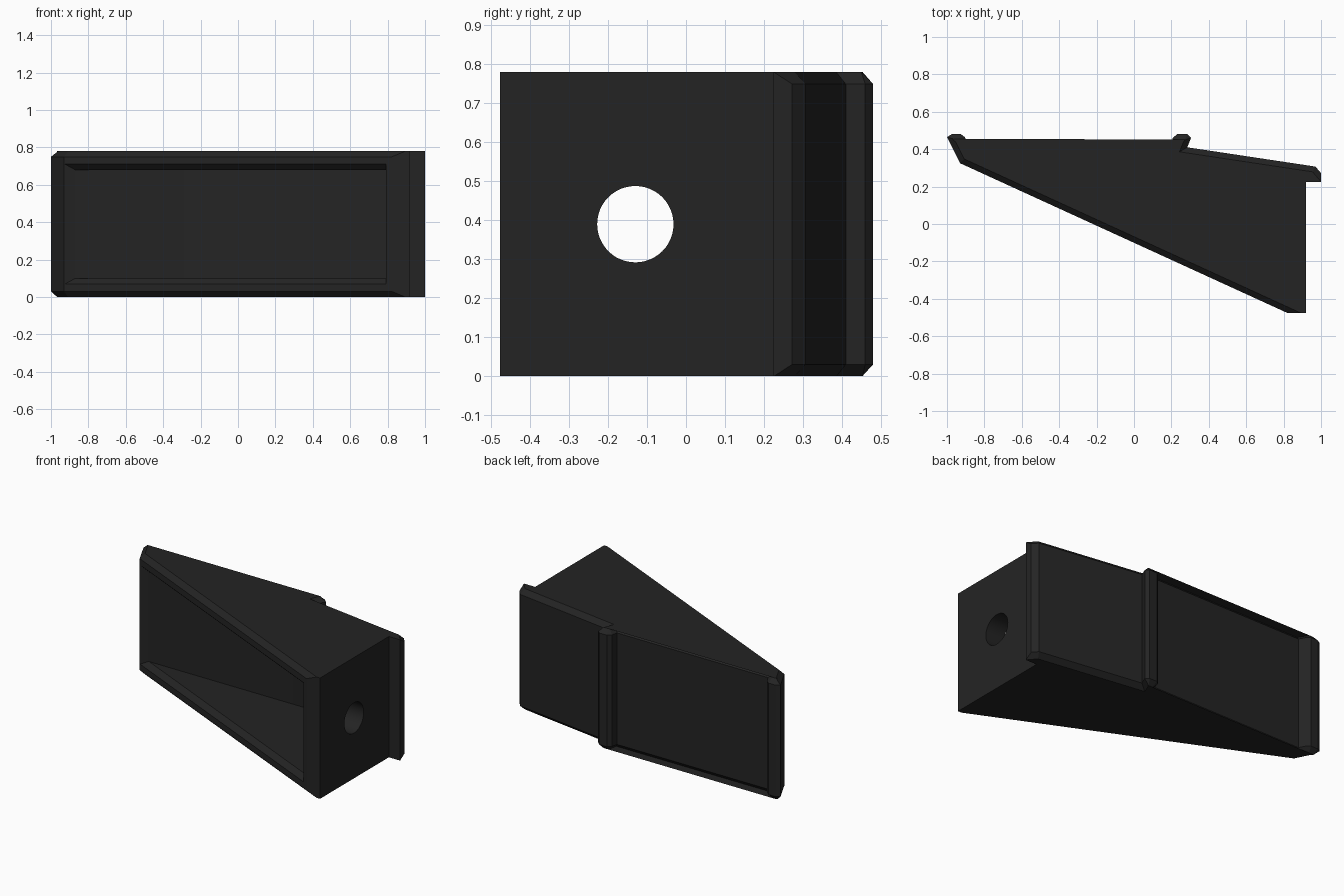
import bpy, bmesh, math
from mathutils import Vector

if "Cube" in bpy.data.objects:
    bpy.data.objects.remove(bpy.data.objects["Cube"])

H = 0.78      # height of the block
C = 0.03      # chamfer size

black = bpy.data.materials.new("matte black")
black.diffuse_color = (0.0175, 0.0175, 0.0175, 1)
black.use_nodes = True
black.node_tree.nodes["Principled BSDF"].inputs["Base Color"].default_value = black.diffuse_color


def finish(name, bm):
    bmesh.ops.recalc_face_normals(bm, faces=bm.faces[:])
    me = bpy.data.meshes.new(name)
    bm.to_mesh(me)
    bm.free()
    ob = bpy.data.objects.new(name, me)
    bpy.context.collection.objects.link(ob)
    me.materials.append(black)
    return ob


def loft(name, rings):
    """Closed solid through equal-length rings of 3D points."""
    bm = bmesh.new()
    loops = [[bm.verts.new(p) for p in r] for r in rings]
    n = len(loops[0])
    for a, b in zip(loops, loops[1:]):
        for i in range(n):
            j = (i + 1) % n
            bm.faces.new((a[i], a[j], b[j], b[i]))
    bm.faces.new(loops[0][::-1])
    bm.faces.new(loops[-1])
    return finish(name, bm)


def inset(pts, dist):
    """Move edge i (point i to i+1, clockwise outline) inward by dist[i]."""
    lines = []
    for i, p in enumerate(pts):
        d = (Vector(pts[(i + 1) % len(pts)]) - Vector(p)).normalized()
        lines.append((Vector(p) + Vector((d.y, -d.x)) * dist[i], d))
    out = []
    for i in range(len(pts)):
        (p, d), (q, e) = lines[i - 1], lines[i]
        t = (q - p).cross(e) / d.cross(e)
        out.append(tuple(p + d * t))
    return out


def at(pts, z):
    return [(x, y, z) for x, y in pts]


# Wedge body, clockwise from the thin end; the last four edges stay sharp
outline = [(-0.93, 0.325), (-1, 0.465), (-0.975, 0.48), (-0.925, 0.48),
           (-0.905, 0.465), (-0.88, 0.42), (0.2, 0.42), (0.207, 0.46),
           (0.23, 0.48), (0.285, 0.48), (0.305, 0.46), (0.285, 0.41),
           (0.97, 0.307), (1, 0.272), (1, 0.225), (0.92, 0.225),
           (0.92, -0.477), (0.823, -0.477)]
widths = [C] * 13 + [0] * 4 + [C]
small = inset(outline, widths)
body = loft("wedge_body", [at(small, 0), at(outline, C),
                           at(outline, H - C), at(small, H)])

# Hollow behind the slanted face
pocket = [(-0.87, 0.33), (0.29, 0.33), (0.79, 0.25), (0.79, -0.55), (-0.87, 0.2)]
pocket_cutter = loft("pocket_cutter", [at(pocket, 0.1), at(pocket, H - 0.1)])


# Flared rim of the hollow
def slant(x):
    return 0.325 - (x + 0.93) * 0.802 / 1.753


bm = bmesh.new()
for x0, shift, z0 in ((-0.925, -0.06, 0.07), (-0.925, 0, 0.07), (-0.87, 0.034, 0.1)):
    for x in (x0, 0.79):
        for z in (z0, H - z0):
            bm.verts.new((x, slant(x) + shift, z))
bmesh.ops.convex_hull(bm, input=bm.verts[:])
rim_cutter = finish("rim_cutter", bm)

# Round hole through the end wall
circle = [(-0.13 + 0.098 * math.cos(i * math.tau / 48),
           0.39 + 0.098 * math.sin(i * math.tau / 48)) for i in range(48)]
hole_cutter = loft("hole_cutter", [[(x, y, z) for y, z in circle] for x in (0.7, 1.1)])

bpy.context.view_layer.objects.active = body
body.select_set(True)
for cutter in (pocket_cutter, rim_cutter, hole_cutter):
    m = body.modifiers.new(cutter.name, 'BOOLEAN')
    m.operation = 'DIFFERENCE'
    m.solver = 'EXACT'
    m.object = cutter
    bpy.ops.object.modifier_apply(modifier=m.name)
    bpy.data.objects.remove(cutter)

bpy.ops.object.shade_smooth_by_angle(angle=math.radians(20))
